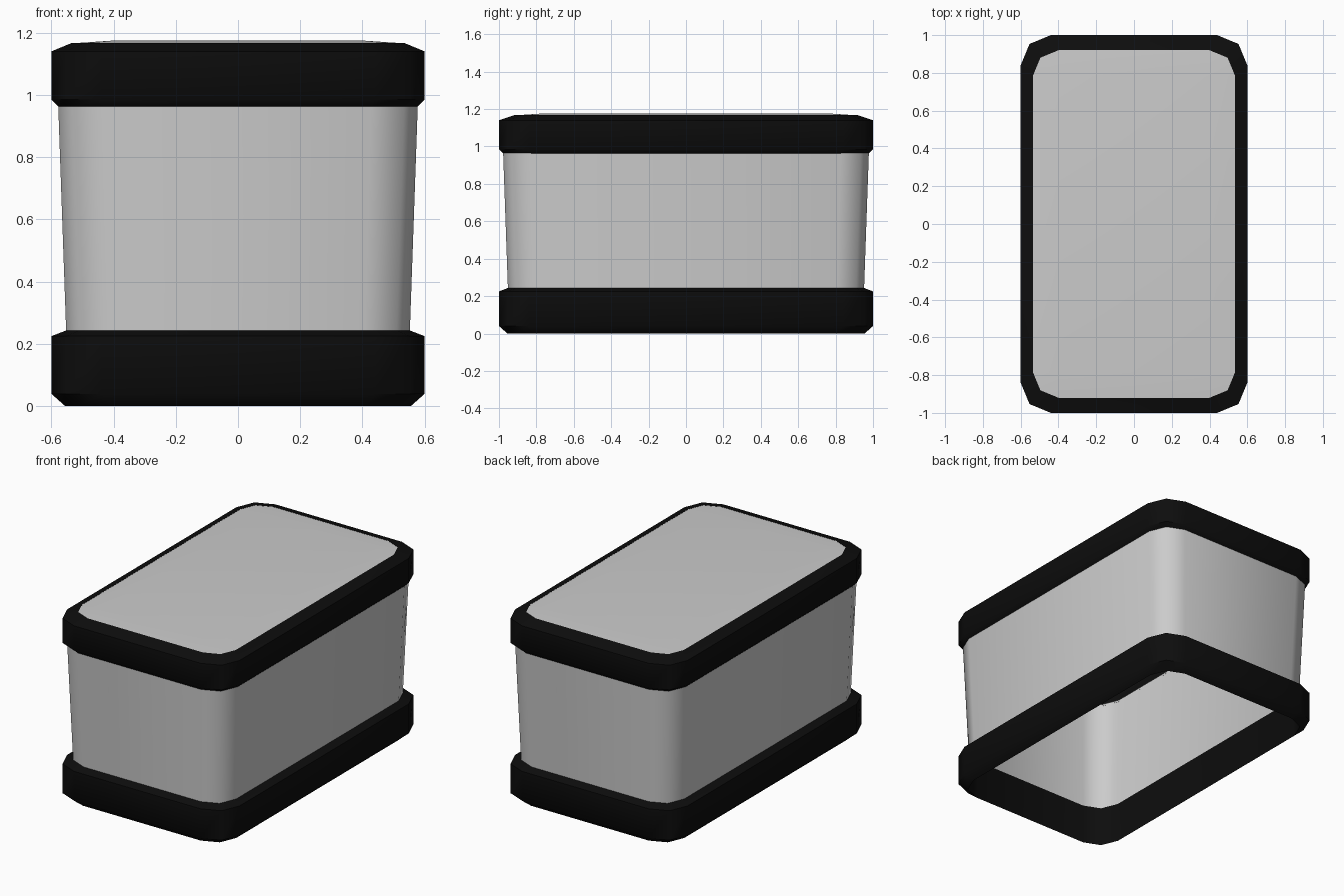
import bpy, bmesh, math

if "Cube" in bpy.data.objects:
    bpy.data.objects.remove(bpy.data.objects["Cube"])

black = bpy.data.materials.new("black_trim")
black.diffuse_color = (0.004, 0.004, 0.004, 1)
black.use_nodes = True
black.node_tree.nodes["Principled BSDF"].inputs["Base Color"].default_value = black.diffuse_color


def outline(hx, hy, r, z, seg=2):
    """Rounded rectangle with seg segments per corner."""
    pts = []
    for i, (sx, sy) in enumerate([(1, 1), (-1, 1), (-1, -1), (1, -1)]):
        for k in range(seg + 1):
            a = math.radians(90 * (i + k / seg))
            pts.append((sx * (hx - r) + r * math.cos(a),
                        sy * (hy - r) + r * math.sin(a), z))
    return pts


def loft(name, loops, mat=None, closed=False, angle=50):
    """Skin a stack of outlines; closed joins the last to the first."""
    bm = bmesh.new()
    rings = [[bm.verts.new(p) for p in loop] for loop in loops]
    pairs = list(zip(rings, rings[1:]))
    if closed:
        pairs.append((rings[-1], rings[0]))
    n = len(rings[0])
    for a, b in pairs:
        for i in range(n):
            j = (i + 1) % n
            bm.faces.new((a[i], a[j], b[j], b[i]))
    return finish(name, bm, mat, angle)


def finish(name, bm, mat=None, angle=50):
    bmesh.ops.recalc_face_normals(bm, faces=bm.faces)
    me = bpy.data.meshes.new(name)
    bm.to_mesh(me)
    bm.free()
    ob = bpy.data.objects.new(name, me)
    bpy.context.collection.objects.link(ob)
    if mat:
        me.materials.append(mat)
    bpy.ops.object.select_all(action='DESELECT')
    ob.select_set(True)
    bpy.context.view_layer.objects.active = ob
    bpy.ops.object.shade_smooth_by_angle(angle=math.radians(angle))
    return ob


# bottom band: open in the middle, chamfered outside
loft("bottom_band", [
    outline(0.555, 0.955, 0.145, 0.0),
    outline(0.60, 1.00, 0.16, 0.04),
    outline(0.60, 1.00, 0.16, 0.225),
    outline(0.548, 0.948, 0.145, 0.245)], black, closed=True)

# tapered side walls
loft("side_walls", [
    outline(0.552, 0.952, 0.145, 0.235),
    outline(0.578, 0.978, 0.15, 0.975)])

# top band
loft("top_band", [
    outline(0.576, 0.976, 0.15, 0.962),
    outline(0.60, 1.00, 0.16, 0.985),
    outline(0.60, 1.00, 0.16, 1.14),
    outline(0.535, 0.92, 0.135, 1.167)], black)

# slightly raised lid: flat centre with a sloping rounded border
bm = bmesh.new()
rim = [bm.verts.new(p) for p in outline(0.535, 0.92, 0.135, 1.166)]
centre = [bm.verts.new((sx * 0.4, sy * 0.785, 1.175))
          for sx, sy in [(1, 1), (-1, 1), (-1, -1), (1, -1)]]
bm.faces.new(centre)
for i in range(4):
    j, k = (i + 1) % 4, i * 3
    bm.faces.new((centre[i], rim[k], rim[k + 1], rim[k + 2]))
    bm.faces.new((centre[i], rim[k + 2], rim[j * 3], centre[j]))
finish("lid", bm)
